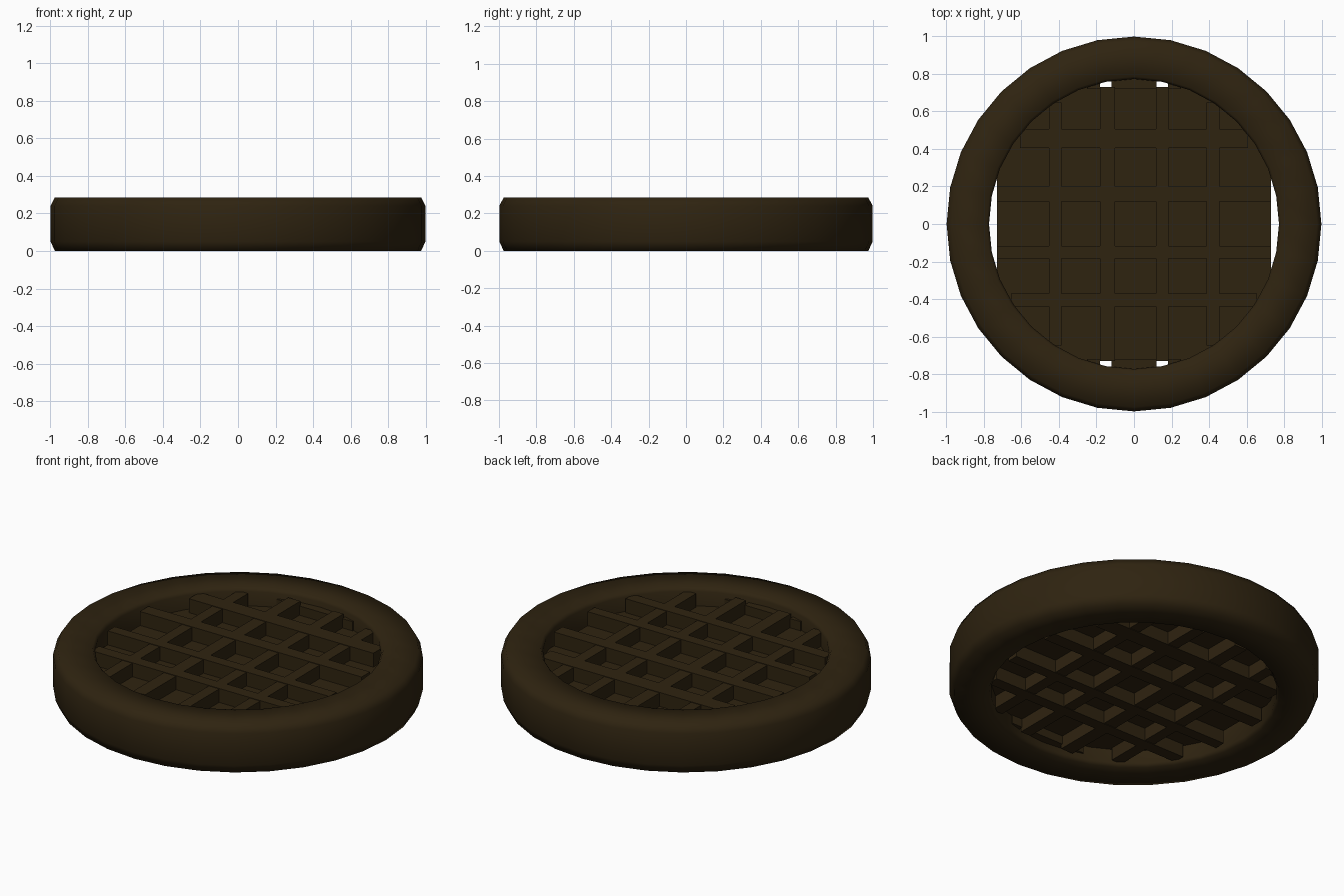
import bpy, bmesh, math

if "Cube" in bpy.data.objects:
    bpy.data.objects.remove(bpy.data.objects["Cube"])

brown = bpy.data.materials.new("dark brown crust")
brown.diffuse_color = (0.028, 0.017, 0.0052, 1)
brown.use_nodes = True
brown.node_tree.nodes["Principled BSDF"].inputs["Base Color"].default_value = brown.diffuse_color


def finish(name, bm, angle=None):
    bmesh.ops.recalc_face_normals(bm, faces=bm.faces)
    me = bpy.data.meshes.new(name)
    bm.to_mesh(me)
    bm.free()
    me.materials.append(brown)
    ob = bpy.data.objects.new(name, me)
    bpy.context.collection.objects.link(ob)
    if angle:
        bpy.ops.object.select_all(action='DESELECT')
        ob.select_set(True)
        bpy.context.view_layer.objects.active = ob
        bpy.ops.object.shade_smooth_by_angle(angle=math.radians(angle))
    return ob


def prism(name, outline, z0, z1):
    """Closed prism over a flat outline."""
    bm = bmesh.new()
    lo = [bm.verts.new((x, y, z0)) for x, y in outline]
    hi = [bm.verts.new((x, y, z1)) for x, y in outline]
    bm.faces.new(lo[::-1])
    bm.faces.new(hi)
    n = len(outline)
    for i in range(n):
        j = (i + 1) % n
        bm.faces.new((lo[i], lo[j], hi[j], hi[i]))
    return finish(name, bm)


# outer rim: softly bevelled section swept round in 32 steps
SEG = 32
section = [(0.975, 0), (0.998, 0.05), (0.998, 0.24), (0.975, 0.285),
           (0.785, 0.285), (0.772, 0.265), (0.772, 0.02), (0.785, 0)]
bm = bmesh.new()
rings = []
for i in range(SEG):
    a = 2 * math.pi * i / SEG
    rings.append([bm.verts.new((r * math.cos(a), r * math.sin(a), z))
                  for r, z in section])
for i in range(SEG):
    p, q = rings[i], rings[(i + 1) % SEG]
    for k in range(len(section)):
        m = (k + 1) % len(section)
        bm.faces.new((p[k], q[k], q[m], p[m]))
finish("outer_rim", bm, 75)

# pocket floor: disc trimmed to a square, leaving slits at the sides
HALF, RAD = 0.73, 0.79
trim = math.acos(HALF / RAD)
outline = []
for quarter in range(4):
    for k in range(9):
        a = quarter * math.pi / 2 + trim + (math.pi / 2 - 2 * trim) * k / 8
        outline.append((RAD * math.cos(a), RAD * math.sin(a)))
prism("pocket_floor", outline, 0.10, 0.18)

# lattice bars running both ways, almost flush with the rim above and below
LOW, HIGH = 0.022, 0.263
ACROSS = ((-0.405, 0.035), (-0.15, 0.033), (0.16, 0.04), (0.455, 0.05))
LENGTHWISE = ((-0.42, 0.033), (-0.14, 0.04), (0.15, 0.034), (0.42, 0.034))
for name, bars, lift in (("bar_across", ACROSS, 0), ("bar_lengthwise", LENGTHWISE, 0.003)):
    for i, (c, w) in enumerate(bars):
        half = min(HALF, math.sqrt(RAD ** 2 - (abs(c) + w) ** 2))
        box = [(-half, c - w), (half, c - w), (half, c + w), (-half, c + w)]
        if lift:
            box = [(y, x) for x, y in box]
        prism(f"{name}_{i + 1}", box, LOW + lift, HIGH - lift)

# tabs joining the lattice to the rim at front and back
for s, name in ((-1, "front_tab"), (1, "back_tab")):
    for i, (x0, x1) in enumerate(((-0.25, -0.18), (-0.12, 0.12), (0.18, 0.25))):
        y0, y1 = s * 0.72, s * 0.785
        prism(f"{name}_{i + 1}", [(x0, y0), (x1, y0), (x1, y1), (x0, y1)], 0.05, 0.235)
